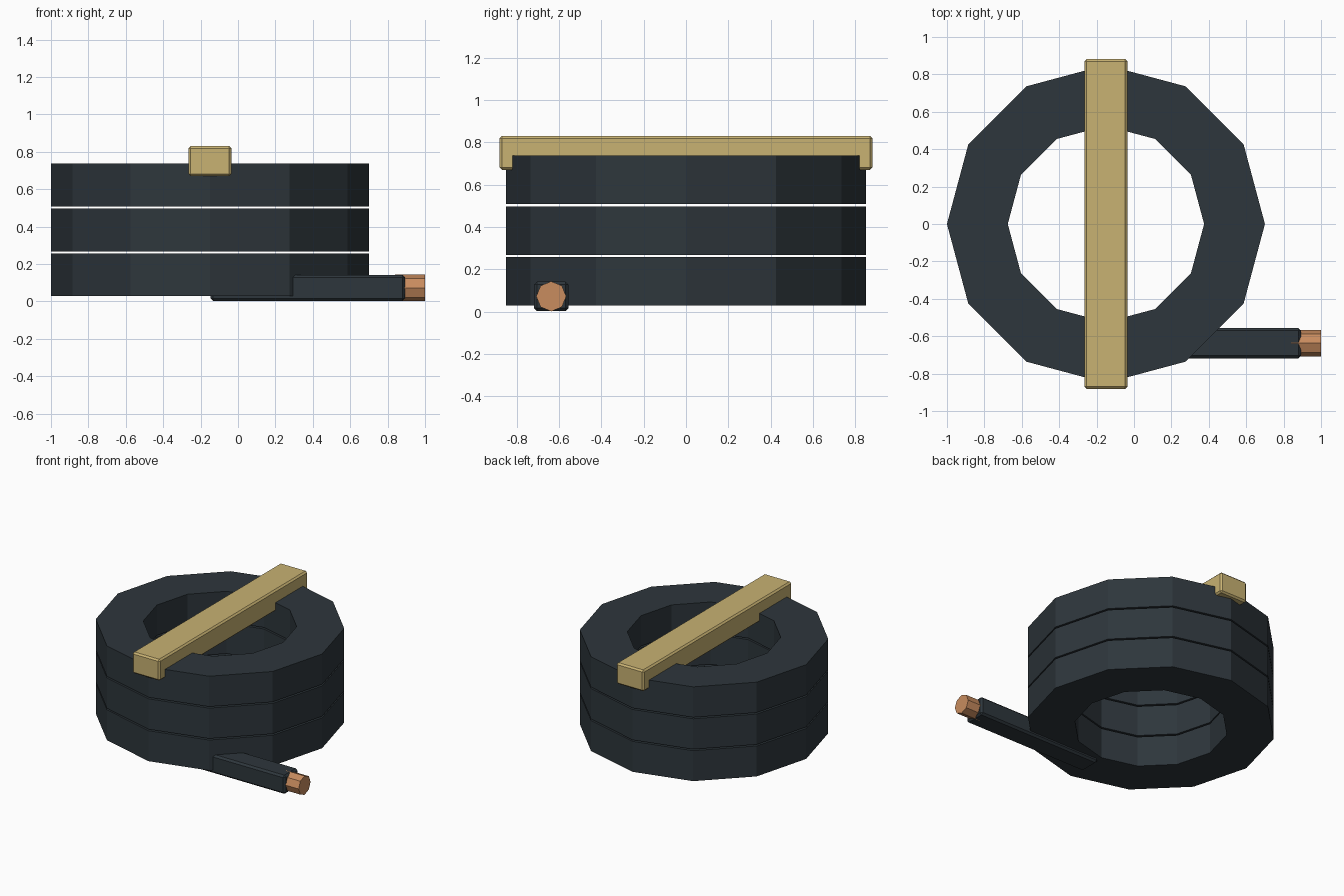
import bpy, bmesh, math
from mathutils import Matrix

if "Cube" in bpy.data.objects:
    bpy.data.objects.remove(bpy.data.objects["Cube"])


def material(name, rgb):
    mat = bpy.data.materials.new(name)
    mat.use_nodes = True
    mat.diffuse_color = (*rgb, 1)
    mat.node_tree.nodes["Principled BSDF"].inputs["Base Color"].default_value = (*rgb, 1)
    return mat


rubber = material("dark rubber", (0.027, 0.037, 0.045))
tan = material("tan strap", (0.58, 0.445, 0.17))
copper = material("copper", (0.58, 0.262, 0.114))


def finish(name, bm, mat):
    bmesh.ops.recalc_face_normals(bm, faces=bm.faces)
    mesh = bpy.data.meshes.new(name)
    bm.to_mesh(mesh)
    bm.free()
    mesh.materials.append(mat)
    obj = bpy.data.objects.new(name, mesh)
    bpy.context.collection.objects.link(obj)
    return obj


def ring(name, center_x, outer, inner, bottom, top, sides, mat):
    # Spin a rectangular section around the coil axis
    bm = bmesh.new()
    loops = []
    for i in range(sides):
        a = math.tau * i / sides
        loops.append([bm.verts.new((center_x + r * math.cos(a), r * math.sin(a), z))
                      for r, z in ((outer, bottom), (outer, top), (inner, top), (inner, bottom))])
    for i in range(sides):
        a, b = loops[i], loops[(i + 1) % sides]
        for j in range(4):
            k = (j + 1) % 4
            bm.faces.new((a[j], b[j], b[k], a[k]))
    return finish(name, bm, mat)


def bevelled_box(name, low, high, bevel, mat):
    bm = bmesh.new()
    bmesh.ops.create_cube(bm, size=1)
    for v in bm.verts:
        v.co = [h if c > 0 else l for c, l, h in zip(v.co, low, high)]
    obj = finish(name, bm, mat)
    mod = obj.modifiers.new("edge bevel", "BEVEL")
    mod.width = bevel
    mod.segments = 1
    return obj


# Stacked coil loops
AXIS_X = -0.15
for i, level in enumerate(("lower", "middle", "upper")):
    z = 0.028 + 0.24 * i
    ring(f"{level}_coil", AXIS_X, 0.85, 0.525, z, z + 0.229, 12, rubber)

# Strap across the top
bevelled_box("strap", (AXIS_X - 0.115, -0.882, 0.67), (AXIS_X + 0.115, 0.882, 0.83), 0.012, tan)

# Loose cable end with its bare conductor
CABLE_Y, CABLE_Z = -0.637, 0.072
bevelled_box("cable_end", (-0.147, CABLE_Y - 0.081, CABLE_Z - 0.07),
             (0.893, CABLE_Y + 0.081, CABLE_Z + 0.07), 0.014, rubber)

bm = bmesh.new()
bmesh.ops.create_cone(bm, cap_ends=True, segments=8, radius1=0.071, radius2=0.071, depth=0.16,
                      matrix=Matrix.Translation((0.92, CABLE_Y, CABLE_Z)) @ Matrix.Rotation(math.pi / 2, 4, "Y"))
finish("bare_conductor", bm, copper)
